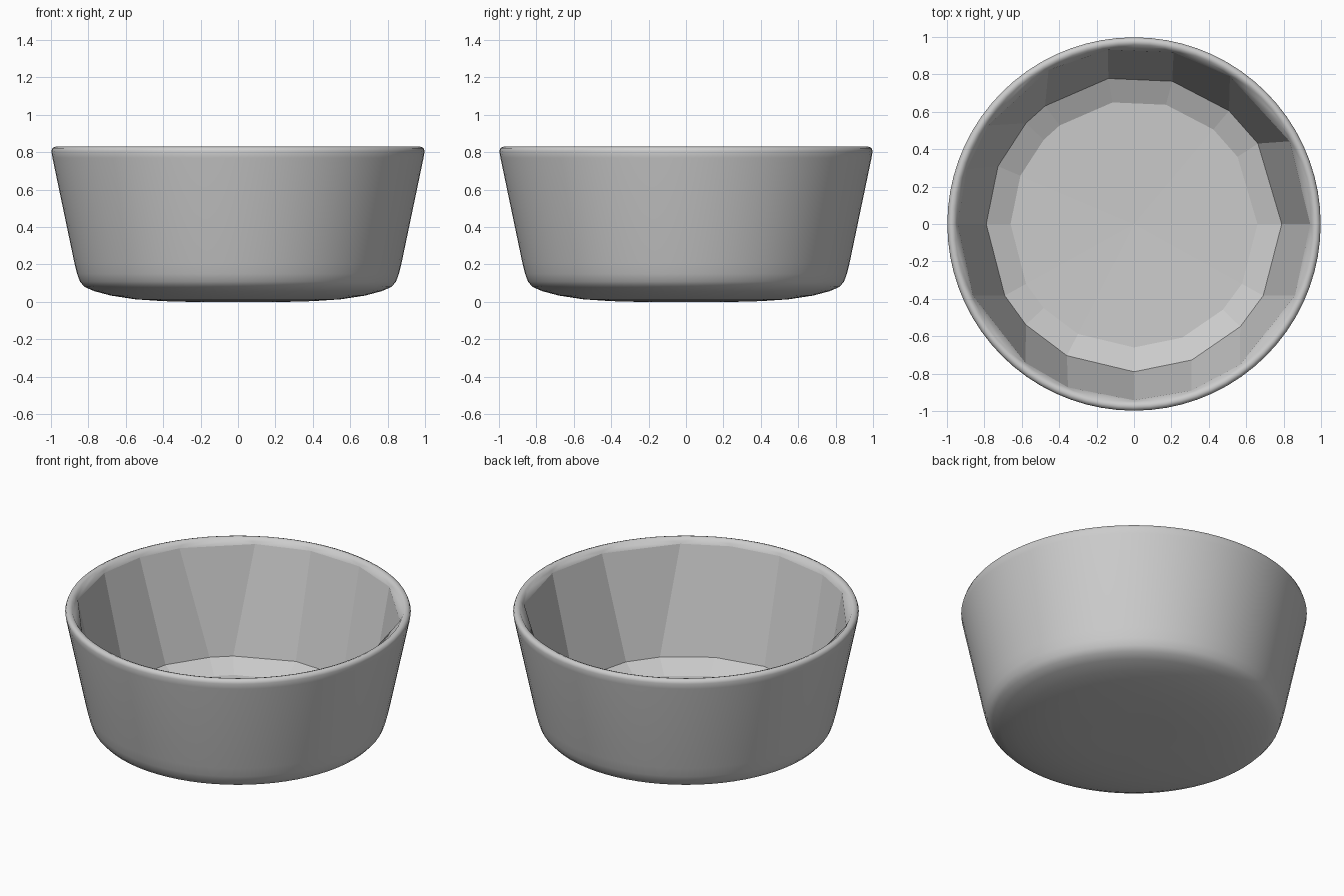
import bpy, bmesh
from math import cos, sin, radians, tau

cube = bpy.data.objects.get("Cube")
if cube:
    bpy.data.objects.remove(cube, do_unlink=True)

# Single grey glaze
grey = bpy.data.materials.new("light_grey")
grey.use_nodes = True
colour = (0.6, 0.6, 0.6, 1)
grey.diffuse_color = colour
grey.node_tree.nodes["Principled BSDF"].inputs["Base Color"].default_value = colour

bm = bmesh.new()
SEGMENTS = 72


def ring(radius, z, angles):
    verts = [bm.verts.new((radius * cos(a), radius * sin(a), z)) for a in angles]
    edges = [bm.edges.new((verts[i - 1], v)) for i, v in enumerate(verts)]
    return verts, edges


def skin(lower, upper, smooth):
    """Quads between two rings with matching vertex counts."""
    a, b = lower[0], upper[0]
    for i in range(len(a)):
        bm.faces.new((a[i - 1], a[i], b[i], b[i - 1])).smooth = smooth


# Outside: rounded base, flared wall and rolled rim
profile = [(0.4, 0.004), (0.55, 0.014), (0.68, 0.034), (0.77, 0.058), (0.82, 0.08),
           (0.845, 0.108), (0.86, 0.15), (0.875, 0.21), (0.992, 0.77), (0.998, 0.805),
           (0.992, 0.823), (0.975, 0.83), (0.958, 0.824), (0.948, 0.81)]
circle = [tau * i / SEGMENTS for i in range(SEGMENTS)]
outer = [ring(r, z, circle) for r, z in profile]
for lower, upper in zip(outer, outer[1:]):
    skin(lower, upper, True)
underside = ring(0.25, 0, circle)
skin(underside, outer[0], True)
bm.faces.new(underside[0])

# Inside: irregular faceted wall, narrow sloping band and floor
top = [radians(a) for a in
       (0, 28, 57, 77, 98.5, 119, 146, 162, 180, 204, 232, 248, 270, 289, 307, 336)]
foot = [radians(a) for a in
        (0, 33, 50, 75, 100, 127, 137, 157, 180, 209, 223, 243, 270, 293, 316, 331)]
mouth = ring(0.942, 0.795, top)
wall_foot = ring(0.79, 0.15, foot)
floor_edge = ring(0.66, 0.09, foot)
skin(wall_foot, mouth, False)
skin(floor_edge, wall_foot, False)
centre = bm.verts.new((0, 0, 0.075))
for i, v in enumerate(floor_edge[0]):
    bm.faces.new((floor_edge[0][i - 1], v, centre))

# Join the round rim to the faceted mouth
bridge = bmesh.ops.bridge_loops(bm, edges=outer[-1][1] + mouth[1])
for face in bridge["faces"]:
    face.smooth = True
bmesh.ops.recalc_face_normals(bm, faces=bm.faces)

# Keep the creases around the mouth sharp
for edge in mouth[1]:
    edge.smooth = False

mesh = bpy.data.meshes.new("bowl")
bm.to_mesh(mesh)
bm.free()
mesh.materials.append(grey)
bowl = bpy.data.objects.new("bowl", mesh)
bpy.context.collection.objects.link(bowl)
